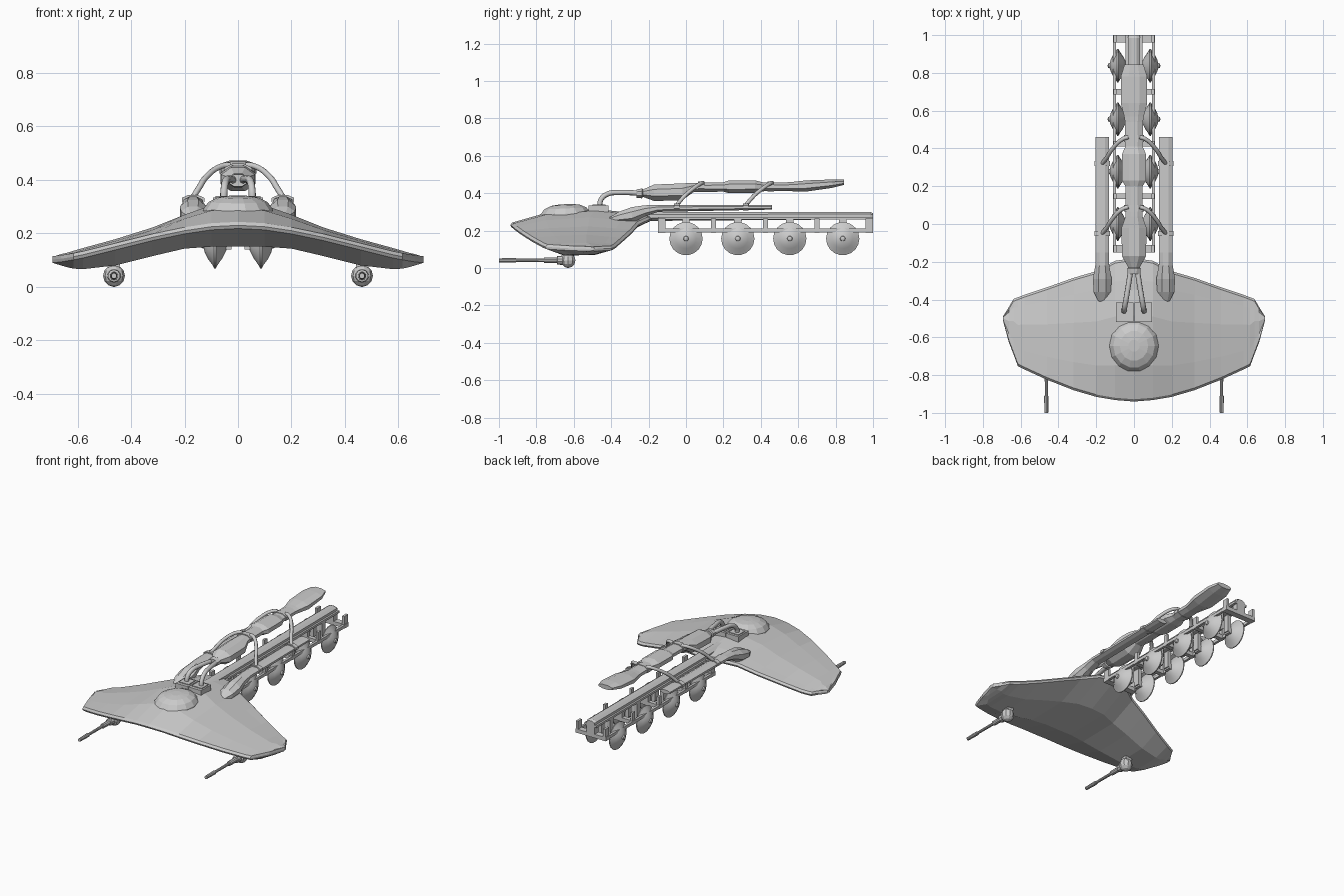
import bpy, bmesh
from math import sin, cos, pi, radians


def loft(name, rings, smooth=None):
    """Skin closed rings of equal size and cap the ends."""
    bm = bmesh.new()
    rows = [[bm.verts.new(p) for p in r] for r in rings]
    n = len(rows[0])
    for a, b in zip(rows, rows[1:]):
        for i in range(n):
            j = (i + 1) % n
            bm.faces.new((a[i], a[j], b[j], b[i]))
    bm.faces.new(rows[0])
    bm.faces.new(rows[-1])
    bmesh.ops.recalc_face_normals(bm, faces=bm.faces)
    me = bpy.data.meshes.new(name)
    bm.to_mesh(me)
    bm.free()
    ob = bpy.data.objects.new(name, me)
    bpy.context.collection.objects.link(ob)
    if smooth:
        bpy.ops.object.select_all(action='DESELECT')
        ob.select_set(True)
        bpy.context.view_layer.objects.active = ob
        bpy.ops.object.shade_smooth_by_angle(angle=radians(smooth))
    return ob


def body_y(name, cx, secs, n=8, smooth=None):
    """Loft along y through (y, half width, z low, z high)."""
    k = 1 / cos(pi / n)
    rings = []
    for y, hx, z0, z1 in secs:
        rings.append([(cx + hx * k * cos(2 * pi * (i + .5) / n),
                       y,
                       (z0 + z1) / 2 + (z1 - z0) / 2 * k * sin(2 * pi * (i + .5) / n)) for i in range(n)])
    return loft(name, rings, smooth)


def box(name, x0, x1, y0, y1, z0, z1):
    return loft(name, [[(x0, y, z0), (x1, y, z0), (x1, y, z1), (x0, y, z1)] for y in (y0, y1)])


def tube(name, pts, r):
    cu = bpy.data.curves.new(name, 'CURVE')
    cu.dimensions = '3D'
    cu.bevel_depth, cu.bevel_resolution, cu.resolution_u = r, 2, 5
    cu.use_fill_caps = True
    sp = cu.splines.new('BEZIER')
    sp.bezier_points.add(len(pts) - 1)
    for b, p in zip(sp.bezier_points, pts):
        b.co = p
        b.handle_left_type = b.handle_right_type = 'AUTO'
    ob = bpy.data.objects.new(name, cu)
    bpy.context.collection.objects.link(ob)


# Drooping wing hull: x, front y, rear y, front rim z, rear rim z, top z, belly z
stations = [(0, -.94, -.18, .23, .265, .315, .15),
            (.1, -.932, -.195, .225, .26, .305, .15),
            (.2, -.915, -.25, .21, .235, .27, .143),
            (.32, -.88, -.285, .185, .195, .222, .115),
            (.46, -.825, -.335, .15, .15, .178, .08),
            (.58, -.77, -.375, .12, .115, .145, .066),
            (.615, -.752, -.388, .113, .108, .135, .068),
            (.638, -.69, -.397, .109, .105, .128, .073),
            (.663, -.625, -.44, .105, .104, .122, .08),
            (.694, -.51, -.49, .102, .102, .112, .092)]


def hull_ring(s, sign):
    x, a, b, za, zb, top, bot = s
    c = b - a
    r = min(.012, c * .2)
    yz = [(a + r * .5, za - .012), (a, za), (a + r, za + .013),
          (a + .25 * c, za + (top - za) * .75), (a + .6 * c, top), (a + .85 * c, zb + (top - zb) * .6),
          (b - r, zb + .012), (b, zb), (b - r * .5, zb - .012),
          (a + .72 * c, bot + .004), (a + .3 * c, bot)]
    return [(sign * x, y, z) for y, z in yz]


loft("wing_hull", [hull_ring(s, -1) for s in stations[:0:-1]] + [hull_ring(s, 1) for s in stations])

# Cockpit dome
loft("cockpit_dome", [[(r * cos(2 * pi * i / 14), -.645 + r * 1.06 * sin(2 * pi * i / 14), z + .05 * r * sin(2 * pi * i / 14))
                       for i in range(14)]
                      for r, z in ((.135, .25), (.13, .29), (.11, .318), (.075, .335), (.03, .341))])

# Vent box behind the dome
for i in (-1, 1):
    box("vent_box", i * .048 - .046, i * .048 + .046, -.52, -.415, .27, .335)
    box("vent_lip", i * .048 - .036, i * .048 + .036, -.5, -.43, .33, .34)

# Spine with hanging rack
body_y("spine", 0, [(-.4, .033, .25, .3), (.985, .033, .26, .3), (1.0, .028, .262, .293)])
for i, y in enumerate((-.13, .147, .425, .70, .98)):
    w = .02 if i in (0, 4) else .014
    box("rack_post", -.03, .03, y - w, y + w, .2, .275)
    box("rack_crossbar", -.112, .112, y - w, y + w, .187, .212)
    for s in (1, -1):
        box("rack_bracket", s * .1 - .008, s * .1 + .008, y - w, y + w, .2, .265)
for s in (1, -1):
    box("rack_rail", s * .104 - .008, s * .104 + .008, -.15, 1, .19, .21)
    box("rack_upper_rail", s * .035 - .01, s * .035 + .01, -.15, 1, .258, .272)

# Dish pods, four per side
lens = [(-.046, .004), (-.042, .022), (-.028, .05), (-.01, .076), (-.003, .089), (.003, .089),
        (.01, .076), (.026, .054), (.038, .03), (.042, .014), (.05, .012), (.053, .004)]
for s in (1, -1):
    for y in (0, .277, .555, .838):
        loft("dish_pod", [[(s * (.086 + dx), y + r * cos(2 * pi * i / 18), .157 + r * sin(2 * pi * i / 18))
                           for i in range(18)] for dx, r in lens], 35)
        box("dish_mount", s * .05 - .025, s * .05 + .025, y - .02, y + .02, .14, .175)
        box("dish_hanger", s * .03 - .012, s * .03 + .012, y - .02, y + .02, .15, .27)

# Upper beams with flared roots, clamps, and boom struts
for s in (1, -1):
    x = s * .168
    body_y("side_beam", x, [(-.41, .02, .25, .27), (-.36, .045, .24, .3), (-.29, .05, .24, .325), (-.22, .037, .275, .335),
                            (-.15, .036, .3, .337), (.46, .036, .312, .337)])
    for y in (-.05, .32):
        body_y("beam_clamp", x, [(y - .014, .042, .306, .344), (y + .014, .042, .306, .344)])
        tube("boom_strut", [(s * .168, y, .335), (s * .145, y + .03, .372), (s * .12, y + .07, .41),
                            (s * .06, y + .13, .452), (s * .03, y + .14, .455)], .011)
        body_y("boom_ring", 0, [(y + .115, .052, .408, .461), (y + .15, .052, .408, .461)])

# Segmented boom
body_y("boom", 0, [(-.265, .034, .375, .42), (-.235, .036, .372, .425), (-.23, .03, .38, .42), (-.17, .064, .358, .446),
                   (-.02, .066, .362, .452), (.04, .045, .405, .455), (.2, .046, .408, .458), (.23, .063, .4, .468),
                   (.37, .063, .402, .468), (.41, .046, .41, .458), (.54, .047, .412, .458), (.57, .052, .41, .46),
                   (.64, .07, .408, .468), (.78, .07, .428, .473), (.845, .05, .444, .472)])

# Feed pipes from vent to boom
for s in (1, -1):
    tube("feed_pipe", [(s * .054, -.462, .32), (s * .052, -.455, .365), (s * .046, -.42, .395),
                       (s * .034, -.35, .403), (s * .018, -.25, .4)], .014)

# Wing guns
for s in (1, -1):
    x = s * .464
    loft("gun_ball", [[(x + .041 * sin(a) * cos(2 * pi * i / 10), -.63 + .041 * sin(a) * sin(2 * pi * i / 10),
                        .041 - .041 * cos(a)) for i in range(10)] for a in [.08 + k * .497 for k in range(7)]])
    body_y("gun_pivot", x, [(-.645, .022, .06, .1), (-.6, .022, .06, .1)])
    profile = [(-1, .01), (-.91, .012), (-.909, .008), (-.76, .009), (-.759, .014), (-.69, .015), (-.688, .022), (-.65, .024)]
    body_y("gun_barrel", x, [(y, r, .041 - r, .041 + r) for y, r in profile], 10)
